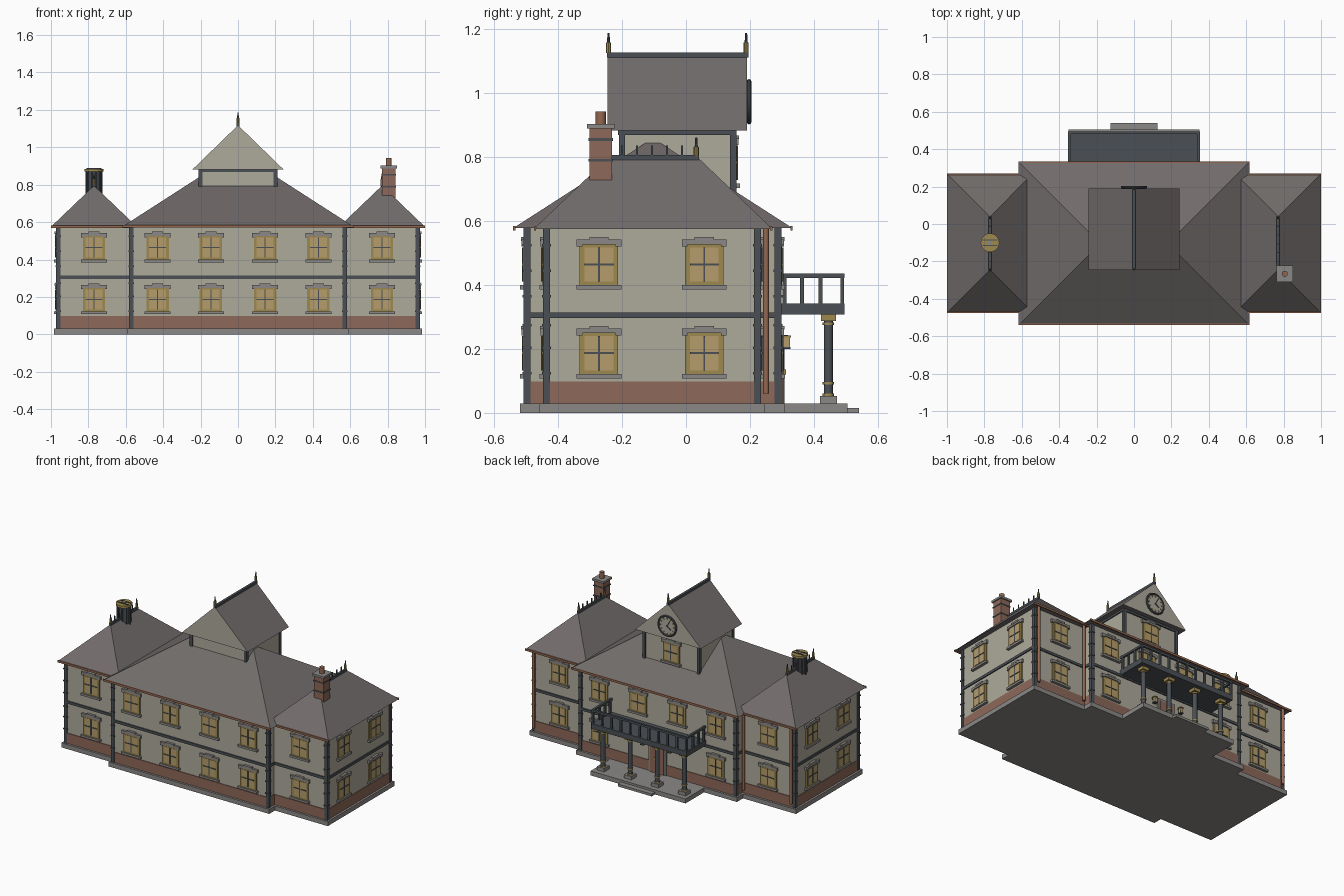
import bpy, bmesh, math
from mathutils import Matrix, Vector

if "Cube" in bpy.data.objects:
    bpy.data.objects.remove(bpy.data.objects["Cube"])

def mat(name, r, g, b):
    m = bpy.data.materials.new(name)
    m.diffuse_color = (r, g, b, 1)
    m.use_nodes = True
    m.node_tree.nodes["Principled BSDF"].inputs["Base Color"].default_value = m.diffuse_color
    return m

CREAM = mat("cream_wall", .42, .40, .33)
ROOF = mat("slate", .165, .15, .145)
DARK = mat("dark_iron", .07, .08, .09)
GOLD = mat("brass", .34, .25, .08)
GLASS = mat("warm_glass", .46, .34, .15)
BRICK = mat("brick", .27, .14, .10)
COPPER = mat("copper", .30, .14, .08)
STONE = mat("stone", .26, .25, .24)

def finish(name, bm, mats, loc=(0, 0, 0)):
    bmesh.ops.recalc_face_normals(bm, faces=bm.faces)
    me = bpy.data.meshes.new(name)
    bm.to_mesh(me)
    bm.free()
    for m in mats:
        me.materials.append(m)
    ob = bpy.data.objects.new(name, me)
    ob.location = loc
    bpy.context.collection.objects.link(ob)
    return ob

def boxes(name, parts):
    """parts: (x0, x1, y0, y1, z0, z1, material) joined in one object"""
    bm, mats = bmesh.new(), []
    for x0, x1, y0, y1, z0, z1, m in parts:
        if m not in mats:
            mats.append(m)
        M = Matrix.Translation(((x0 + x1) / 2, (y0 + y1) / 2, (z0 + z1) / 2)) @ \
            Matrix.Diagonal((x1 - x0, y1 - y0, z1 - z0, 1))
        for v in bmesh.ops.create_cube(bm, size=1, matrix=M)["verts"]:
            for f in v.link_faces:
                f.material_index = mats.index(m)
    return finish(name, bm, mats)

def box(name, *p):
    return boxes(name, [p])

def cyl(name, x, y, z0, z1, r, m, r2=None, n=16, axis='Z'):
    bm = bmesh.new()
    bmesh.ops.create_cone(bm, cap_ends=True, segments=n, radius1=r,
                          radius2=r if r2 is None else r2, depth=z1 - z0)
    ob = finish(name, bm, [m], (x, y, (z0 + z1) / 2))
    for f in ob.data.polygons:
        f.use_smooth = len(f.vertices) == 4
    ob.data.set_sharp_from_angle(angle=math.radians(40))
    return ob

def hip(name, x0, x1, y0, y1, z0, z1):
    """closed hip roof with the ridge along its longer side"""
    bm = bmesh.new()
    h, cx, cy = min(x1 - x0, y1 - y0) / 2, (x0 + x1) / 2, (y0 + y1) / 2
    e = [bm.verts.new((x, y, z0)) for x, y in ((x0, y0), (x1, y0), (x1, y1), (x0, y1))]
    if x1 - x0 > y1 - y0:
        a, b = bm.verts.new((x0 + h, cy, z1)), bm.verts.new((x1 - h, cy, z1))
        faces = [(e[0], e[1], b, a), (e[2], e[3], a, b), (e[1], e[2], b), (e[3], e[0], a)]
    else:
        a, b = bm.verts.new((cx, y0 + h, z1)), bm.verts.new((cx, y1 - h, z1))
        faces = [(e[1], e[2], b, a), (e[3], e[0], a, b), (e[0], e[1], a), (e[2], e[3], b)]
    for f in faces + [tuple(e)]:
        bm.faces.new(f)
    return finish(name, bm, [ROOF])

# plinths, walls, brick base and middle band, as grown copies of the two footprints
MAIN, WING = (-.575, .575, -.5, .292), (-.965, .965, -.44, .228)
for label, (a, b, c, d) in (("main", MAIN), ("wing", WING)):
    for part, g, z0, z1, m in (("plinth", .018, 0, .03, STONE), ("wall", 0, .03, .58, CREAM),
                               ("brick_base", .004, .03, .098, BRICK), ("band", .007, .297, .314, DARK)):
        box(f"{label}_{part}", a - g, b + g, c - g, d + g, z0, z1, m)
    # corner posts with collars
    for x in (a + .004, b - .004):
        for y in (c + .004, d - .004):
            posts = [(x - .011, x + .011, y - .011, y + .011, .03, .58, DARK)]
            posts += [(x - .014, x + .014, y - .014, y + .014, z, z + .008, DARK)
                      for z in (.12, .2, .27, .36, .44, .52)]
            boxes(f"{label}_corner_post", posts)

# roofs with gutters along front and back
hip("main_roof", -.617, .617, -.54, .333, .577, .858)
for y0 in (-.54, .326):
    box("main_gutter", -.617, .617, y0, y0 + .007, .57, .584, COPPER)
for s in (-1, 1):
    c = s * .77
    hip("wing_roof", c - .23, c + .23, -.475, .27, .575, .795)
    for y0 in (-.475, .263):
        box("wing_gutter", c - .23, c + .23, y0, y0 + .007, .569, .582, COPPER)
    for x in (.6, .95):
        cyl("downpipe", s * x, .25, .06, .575, .009, COPPER, n=10)
    # ridge cresting
    crest = [(c - .007, c + .007, -.25, .04, .79, .805, DARK)]
    crest += [(c - .003, c + .003, y - .003, y + .003, .8, .835, DARK)
              for y in [-.2 + .047 * i for i in range(5)]]
    boxes("ridge_crest", crest)

def finial(x, y, z):
    cyl("finial_base", x, y, z, z + .033, .008, GOLD, n=8)
    cyl("finial_spike", x, y, z + .033, z + .062, .005, DARK, .003, n=8)

for p in ((-.77, -.243, .798), (-.77, .032, .798), (.77, -.243, .798), (.77, .032, .798),
          (0, -.242, 1.124), (0, .188, 1.124)):
    finial(*p)

# windows share one mesh: frame, glass, glazing bars, lintel, keystone, sill
win = boxes("window", [
    (-.06, .06, -.008, .002, 0, .132, GOLD), (-.045, .045, -.010, 0, .013, .12, GLASS),
    (-.003, .003, -.013, 0, .013, .12, DARK), (-.045, .045, -.013, 0, .064, .07, DARK),
    (-.07, .07, -.014, .002, .129, .144, STONE), (-.07, -.052, -.014, .002, .122, .13, STONE),
    (.052, .07, -.014, .002, .122, .13, STONE), (-.03, .03, -.016, .002, .14, .152, STONE),
    (-.07, .07, -.018, .002, -.012, .002, STONE)])
first = [win]

def window(x, y, z, turn):
    ob = first.pop() if first else bpy.data.objects.new("window", win.data)
    if ob is not win:
        bpy.context.collection.objects.link(ob)
    ob.location, ob.rotation_euler = (x, y, z), (0, 0, math.radians(turn))

for z in (.12, .397):
    for s in (-1, 1):
        for x in (.145, .43):
            window(s * x, -.5, z, 0)
            if x > .2 or z > .3:
                window(s * x, .292, z, 180)
        window(s * .77, -.44, z, 0)
        window(s * .77, .228, z, 180)
        for y in (-.272, .057):
            window(s * .965, y, z, 90 * s)
window(0, .15, .715, 180)

# clock tower: body, corner posts, eave band
box("tower_body", -.205, .205, -.205, .15, .6, .885, CREAM)
boxes("tower_trim", [(-.212, .212, -.212, .158, .868, .882, DARK)] + [
    (x - .01, x + .01, y - .01, y + .01, .6, .88, DARK)
    for x in (-.2, .2) for y in (-.2, .148)])
# tower gable roof with cream ends
bm = bmesh.new()
ends = [[bm.verts.new((x, y, z)) for x, z in ((-.243, .882), (.243, .882), (0, 1.118))]
        for y in (-.245, .19)]
for e in ends:
    bm.faces.new(e).material_index = 1
for i in range(3):
    j = (i + 1) % 3
    bm.faces.new((ends[0][i], ends[0][j], ends[1][j], ends[1][i]))
finish("tower_roof", bm, [ROOF, CREAM])
box("tower_ridge", -.008, .008, -.247, .195, 1.11, 1.126, DARK)

# clock on the back gable
face = cyl("clock_face", 0, 0, 0, .01, .064, CREAM, n=32)
face.rotation_euler.x = math.pi / 2
face.location = (0, .194, .972)
bpy.ops.mesh.primitive_torus_add(major_radius=.064, minor_radius=.007, major_segments=32,
                                 minor_segments=8, location=(0, .197, .972),
                                 rotation=(math.pi / 2, 0, 0))
rim = bpy.context.object
rim.name = "clock_rim"
rim.data.materials.append(DARK)
bpy.ops.object.shade_smooth_by_angle()
def clock_mark(name, w, r0, r1, angle, m):
    ob = box(name, -w, w, -.002, .003, r0, r1, m)
    ob.location, ob.rotation_euler = (0, .2, .972), (0, angle, 0)
for i in range(12):
    clock_mark("hour_mark", .003, .045, .055, i * math.pi / 6, GOLD)
clock_mark("hour_hand", .003, -.005, .032, -2.2, DARK)
clock_mark("minute_hand", .002, -.005, .048, -.5, DARK)

# brick chimney on the right wing
boxes("chimney", [
    (.771, .841, -.301, -.231, .66, .89, BRICK), (.768, .844, -.304, -.228, .785, .793, DARK),
    (.768, .844, -.304, -.228, .85, .858, DARK), (.763, .849, -.309, -.223, .888, .902, STONE)])
cyl("chimney_pot", .806, -.266, .9, .942, .016, COPPER)

# round iron vent on the left wing
cyl("vent_drum", -.77, -.1, .7, .872, .04, DARK, n=20)
for i in range(10):
    t = i * math.tau / 10
    cyl("vent_rib", -.77 + .04 * math.cos(t), -.1 + .04 * math.sin(t), .72, .872, .006, DARK, n=6)
cyl("vent_cap", -.77, -.1, .87, .885, .05, GOLD, n=24)
boxes("vent_grille", [(-.81, -.73, y - .003, y + .003, .884, .889, DARK) for y in (-.115, -.085)])
cyl("vent_hub", -.77, -.1, .884, .89, .012, STONE)

# porch floor and steps
boxes("porch_floor", [(-.35, .35, .28, .505, 0, .03, STONE), (-.125, .125, .5, .54, 0, .016, STONE)])
# columns
for x in (-.3, -.1, .1, .3):
    y = .445
    boxes("column_ends", [(x - .027, x + .027, y - .027, y + .027, .03, .053, STONE),
                          (x - .024, x + .024, y - .024, y + .024, .287, .308, GOLD)])
    cyl("column", x, y, .05, .29, .0145, DARK)
    for z in (.053, .088, .275):
        cyl("column_ring", x, y, z, z + .008, .018, GOLD)
# balcony deck and railing
box("balcony_deck", -.352, .352, .285, .495, .307, .342, DARK)
rail = [(-.352, .352, .481, .495, .422, .436, DARK)]
rail += [(x - .006, x + .006, .482, .494, .34, .425, DARK) for x in [-.345 + .069 * i for i in range(11)]]
for x in (-.345, .345):
    rail.append((x - .007, x + .007, .29, .495, .422, .436, DARK))
    rail += [(x - .006, x + .006, y - .006, y + .006, .34, .425, DARK) for y in (.308, .362, .42)]
boxes("balcony_railing", rail)
# door and wall lanterns
boxes("door", [(-.065, .065, .29, .302, .03, .255, STONE), (-.05, .05, .29, .306, .03, .24, BRICK),
               (-.002, .002, .29, .308, .03, .24, DARK), (.01, .018, .3, .312, .12, .135, GOLD)])
for x in (-.1, .1):
    boxes("lantern", [(x - .005, x + .005, .29, .318, .235, .243, DARK),
                      (x - .01, x + .01, .305, .325, .205, .235, GLASS),
                      (x - .013, x + .013, .302, .328, .235, .242, GOLD),
                      (x - .012, x + .012, .303, .327, .2, .206, DARK)])
